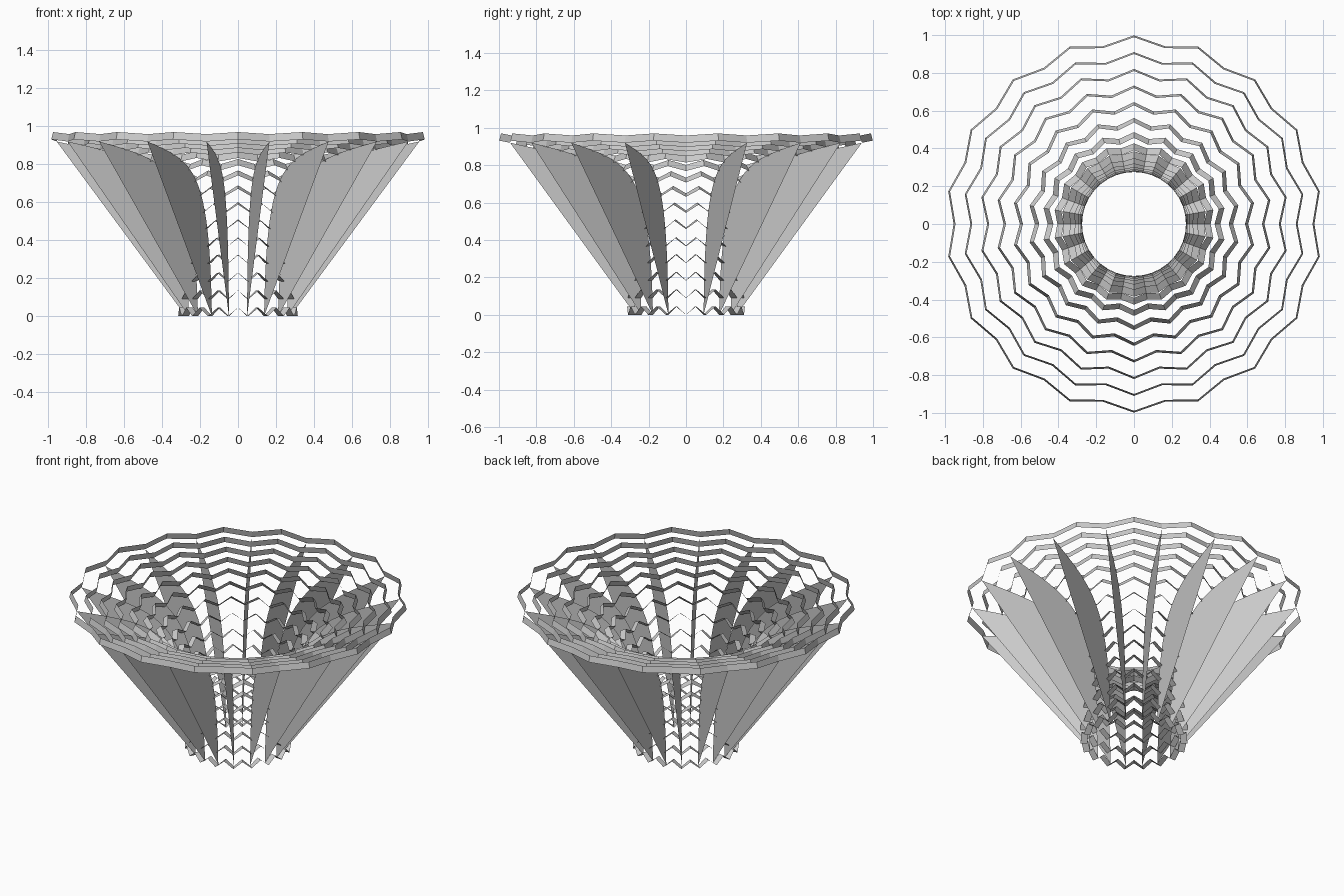
import bpy
from math import cos, sin, pi
from mathutils import Vector

if "Cube" in bpy.data.objects:
    bpy.data.objects.remove(bpy.data.objects["Cube"])

SIDES = 18             # fins, and zigzag peaks per ring
RINGS = 15
WIDTH = 0.04           # band width, square to the profile
ZIGZAG = 0.045         # peak offset, along the profile

# Trumpet profile as a cubic curve in (radius, height)
P = [Vector(p) for p in ((0.315, 0), (0.315, 0.78), (0.48, 0.80), (0.955, 0.92))]
FINE = 600


def bezier(t):
    u = 1 - t
    return P[0] * u**3 + P[1] * 3 * u * u * t + P[2] * 3 * u * t * t + P[3] * t**3


pts = [bezier(i / FINE) for i in range(FINE + 1)]
length = [0.0]
for a, b in zip(pts, pts[1:]):
    length.append(length[-1] + (b - a).length)


def profile(s, inset=0.0, along=0.0):
    """Radius and height at fraction s of the profile's length."""
    i = min(range(FINE + 1), key=lambda j: abs(length[j] - s * length[-1]))
    tan = (pts[min(i + 1, FINE)] - pts[max(i - 1, 0)]).normalized()
    return pts[i] + tan * along + Vector((-tan.y, tan.x)) * inset


def polar(rz, ang):
    return (rz[0] * cos(ang), rz[0] * sin(ang), rz[1])


def make(name, verts, faces):
    me = bpy.data.meshes.new(name)
    me.from_pydata(verts, [], faces)
    me.update()
    ob = bpy.data.objects.new(name, me)
    bpy.context.collection.objects.link(ob)


# Zigzag bands spaced evenly along the profile
n = SIDES * 2
for i in range(RINGS):
    s = i / (RINGS - 1)
    valley = profile(s), profile(s, WIDTH)
    peak = profile(s, 0, ZIGZAG), profile(s, WIDTH, ZIGZAG)
    verts, faces = [], []
    for k in range(n):
        verts += [polar(p, k * 2 * pi / n) for p in (peak if k % 2 else valley)]
        a, b = 2 * k, 2 * ((k + 1) % n)
        faces.append((a, b, b + 1, a + 1))
    make(f"zigzag_band_{i + 1}", verts, faces)

# Upright flat fins: curved inner edge, straight outer edge
STEPS = 28
curve = [profile(j / STEPS, WIDTH * (1 - j / STEPS)) for j in range(STEPS + 1)]
for k in range(SIDES):
    ang = k * 2 * pi / SIDES
    make(f"fin_{k + 1}", [polar(p, ang) for p in curve], [tuple(range(STEPS + 1))])
